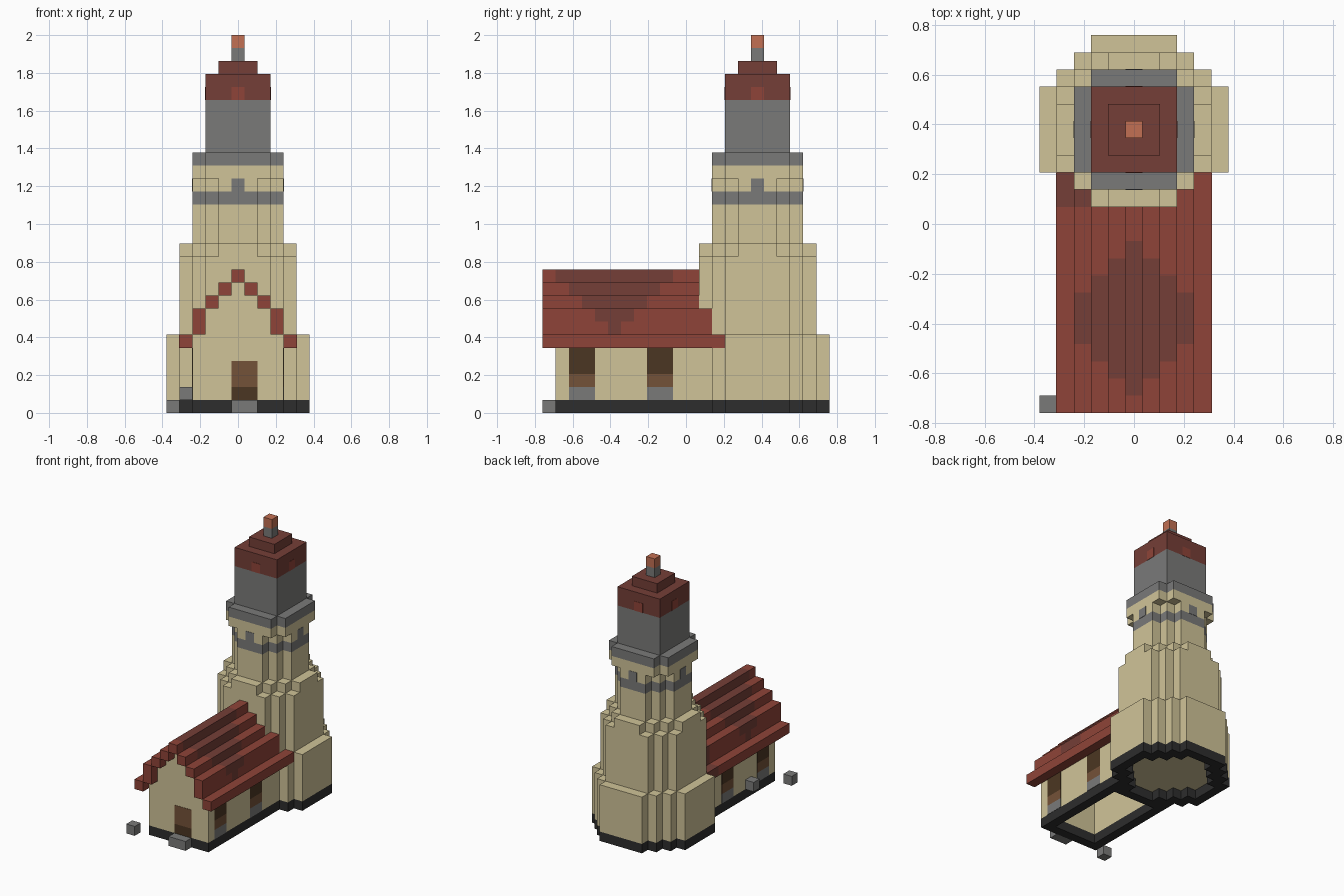
import bpy, bmesh

if "Cube" in bpy.data.objects:
    bpy.data.objects.remove(bpy.data.objects["Cube"])

U = 2 / 29          # one block
TOWER_Y = 5.5       # tower axis, in blocks
PLATE = 0.03        # thickness of painted plates, in blocks


def material(name, hexcode):
    def linear(c):
        return c / 12.92 if c <= 0.04045 else ((c + 0.055) / 1.055) ** 2.4
    colour = [linear(int(hexcode[i:i + 2], 16) / 255) for i in (0, 2, 4)] + [1]
    mat = bpy.data.materials.new(name)
    mat.use_nodes = True
    mat.diffuse_color = colour
    mat.node_tree.nodes["Principled BSDF"].inputs["Base Color"].default_value = colour
    return mat


SAND = material("sandstone", "D0C498")
GREY = material("grey_stone", "7A7A79")
BLACK = material("black_stone", "2D2D2D")
RED = material("red_tile", "8F4438")
DARK_RED = material("dark_red_tile", "753E37")
ORANGE = material("copper", "C27053")
BROWN = material("brown_wood", "745238")
DARK_BROWN = material("dark_wood", "4B3622")


def finish(name, mat, bm):
    bmesh.ops.recalc_face_normals(bm, faces=bm.faces)
    bmesh.ops.scale(bm, vec=(U, U, U), verts=bm.verts)
    mesh = bpy.data.meshes.new(name)
    bm.to_mesh(mesh)
    bm.free()
    mesh.materials.append(mat)
    obj = bpy.data.objects.new(name, mesh)
    bpy.context.collection.objects.link(obj)


def boxes(name, mat, spans):
    """One object from boxes given as (x0, x1, y0, y1, z0, z1) in blocks."""
    bm = bmesh.new()
    for x0, x1, y0, y1, z0, z1 in spans:
        cube = bmesh.ops.create_cube(bm, size=1)["verts"]
        for v in cube:
            v.co = ((x0 + x1) / 2 + v.co.x * (x1 - x0),
                    (y0 + y1) / 2 + v.co.y * (y1 - y0),
                    (z0 + z1) / 2 + v.co.z * (z1 - z0))
    finish(name, mat, bm)


def both_sides(x0, x1, *rest):
    return [(x0, x1, *rest), (-x1, -x0, *rest)]


def stepped_outline(radius, half):
    """Stair-stepped round plan; half is half the width of each flat side."""
    steps = round(radius - half)
    quarter = [(radius, half)]
    for i in range(1, steps + 1):
        quarter += [(radius - i, half + i - 1), (radius - i, half + i)]
    points = []
    for _ in range(4):
        points += quarter
        quarter = [(-y, x) for x, y in quarter]
    return points


def tier(name, mat, radius, half, z0, z1, inner=None):
    """Extruded stepped plan, or a ring when an inner plan is given."""
    bm = bmesh.new()

    def loop(plan, z):
        return [bm.verts.new((x, y + TOWER_Y, z)) for x, y in stepped_outline(*plan)]

    def strip(a, b):
        for i in range(len(a)):
            bm.faces.new((a[i - 1], a[i], b[i], b[i - 1]))

    low, high = loop((radius, half), z0), loop((radius, half), z1)
    strip(low, high)
    if inner:
        inner_low, inner_high = loop(inner, z0), loop(inner, z1)
        strip(low, inner_low)
        strip(inner_low, inner_high)
        strip(inner_high, high)
    else:
        bm.faces.new(low)
        bm.faces.new(high)
    finish(name, mat, bm)


def four_plates(name, mat, r, z0, z1):
    """A one-block painted plate on each of the four tower sides."""
    a, b, c = r, r + PLATE, TOWER_Y
    boxes(name, mat, both_sides(a, b, c - .5, c + .5, z0, z1)
          + [(-.5, .5, c + a, c + b, z0, z1), (-.5, .5, c - b, c - a, z0, z1)])


# Tower, from the ground up
tier("tower_footing", BLACK, 5.5, 2.5, 0, 1, inner=(4.5, 1.5))
tier("tower_base", SAND, 5.5, 2.5, 1, 6)
tier("tower_middle", SAND, 4.5, 2.5, 6, 12)
tier("tower_shoulder", SAND, 4.5, 1.5, 12, 13)
tier("tower_neck", SAND, 3.5, 1.5, 13, 16)
tier("tower_band", GREY, 3.5, 1.5, 16, 17)
tier("belfry", SAND, 3.5, 1.5, 17, 18)
tier("belfry_overhang", SAND, 3.5, 2.5, 18, 19)
tier("gallery", GREY, 3.5, 2.5, 19, 20)
tier("lantern", GREY, 2.5, 2.5, 20, 24)
tier("lantern_roof", DARK_RED, 2.5, 2.5, 24, 26)
tier("lantern_cap", DARK_RED, 1.5, 1.5, 26, 27)
tier("spire", GREY, .5, .5, 27, 28)
tier("spire_tip", ORANGE, .5, .5, 28, 29)
four_plates("belfry_windows", GREY, 3.5, 17, 18)
four_plates("roof_vents", RED, 2.5, 24, 25)

# House shell, hollow and one block thick
boxes("house_footing", BLACK,
      both_sides(2.5, 3.5, -10, 1, 0, 1) + [(-2.5, 2.5, -10, -9, 0, 1)])
boxes("house_side_walls", SAND, both_sides(2.5, 3.5, -10, 1, 1, 6))
boxes("house_gable", SAND, [(-w, w, -10, -9, z0, z1) for w, z0, z1 in
                            ((2.5, 1, 8), (1.5, 8, 9), (.5, 9, 10))])

# Roof courses: column, bottom, back end, half length of the dark diamond
red, dark = [], []
for col, z, back, half in ((4, 5, 3, 0), (3, 6, 2, .5), (3, 7, 2, 1.5),
                           (2, 8, 1, 2.5), (1, 9, 1, 3.5), (0, 10, 1, 4.5)):
    lip = .03 if col == 4 else 0
    for side in ((1, -1) if col else (1,)):
        x0, x1 = sorted((side * (col - .5), side * (col + .5 + lip)))

        def run(y0, y1):
            return (x0, x1, y0, y1, z, z + 1 + lip)

        end = 1 if side < 0 else back
        if half:
            red += [run(-11, -5.5 - half), run(-5.5 + half, end)]
            dark.append(run(-5.5 - half, -5.5 + half))
        else:
            red.append(run(-11, end))
        if end < back:
            dark.append(run(end, back))
boxes("house_roof", RED, red)
boxes("house_roof_pattern", DARK_RED, dark)

# Windows on both long walls
for part, mat, z0, z1 in (("sills", GREY, 1, 2), ("shutters", BROWN, 2, 3),
                          ("panes", DARK_BROWN, 3, 5)):
    boxes("window_" + part, mat, [b for y in (-9, -3) for b in
                                  both_sides(3.5, 3.5 + PLATE, y, y + 2, z0, z1)])

# Door, doorstep and loose stones
boxes("door_bottom", DARK_BROWN, [(-.5, 1.5, -10 - PLATE, -10, 1, 2)])
boxes("door_top", BROWN, [(-.5, 1.5, -10 - PLATE, -10, 2, 4)])
boxes("doorstep", GREY, [(-.5, 1.5, -11, -10, 0, 1)])
boxes("loose_stone", GREY, [(-5.5, -4.5, -11, -10, 0, 1)])
boxes("wall_stone", GREY, [(-4.5, -3.5, -6, -5, 1, 2)])
